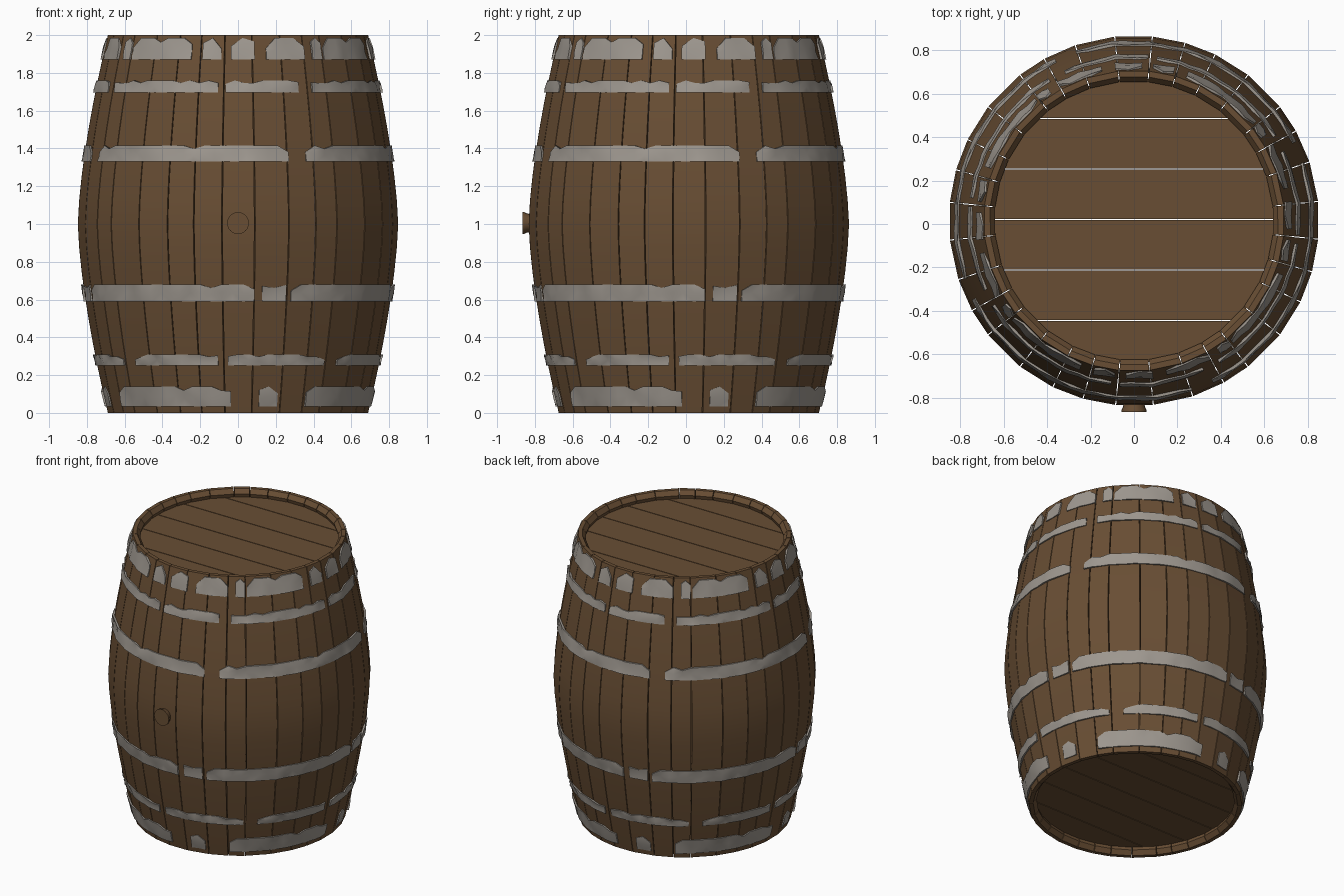
import bpy, bmesh, math, random

if "Cube" in bpy.data.objects:
    bpy.data.objects.remove(bpy.data.objects["Cube"])
random.seed(4)
CY = 0.015                      # barrel axis sits slightly behind the bung


def material(name, rgb):
    m = bpy.data.materials.new(name)
    m.diffuse_color = (*rgb, 1)
    m.use_nodes = True
    m.node_tree.nodes["Principled BSDF"].inputs["Base Color"].default_value = m.diffuse_color
    return m


wood = material("brown wood", (0.14, 0.076, 0.034))
metal = material("grey iron", (0.34, 0.31, 0.275))


def finish(bm, name, mat, angle=35):
    bmesh.ops.recalc_face_normals(bm, faces=bm.faces)
    me = bpy.data.meshes.new(name)
    bm.to_mesh(me)
    bm.free()
    ob = bpy.data.objects.new(name, me)
    bpy.context.collection.objects.link(ob)
    me.materials.append(mat)
    bpy.ops.object.select_all(action='DESELECT')
    ob.select_set(True)
    bpy.context.view_layer.objects.active = ob
    bpy.ops.object.shade_smooth_by_angle(angle=math.radians(angle))
    return ob


def radius(z):
    return 0.852 - 0.16 * abs(z - 1) ** 1.5


def polar(a, r, z):             # angle in degrees, 0 = front, 90 = right
    t = math.radians(a)
    return (r * math.sin(t), CY - r * math.cos(t), z)


# stave joints: an uneven quarter pattern repeated four times
QUARTER = [-52, -38, -26, -16, -5.7, 6, 18.5, 29]
joints = [q + 90 * k for k in range(4) for q in QUARTER] + [308]


def surface(a, z):              # radius of the flat-faced stave shell at angle a
    a = (a + 52) % 360 - 52
    for a0, a1 in zip(joints, joints[1:]):
        if a0 <= a <= a1:
            half = math.radians((a1 - a0) / 2)
            return radius(z) * math.cos(half) / math.cos(math.radians(a - (a0 + a1) / 2))
    return radius(z)


# staves: one closed profile swept between two joints
heights = [i / 8 for i in range(17)]
profile = [(radius(z), z) for z in heights]
profile += [(0.665, 2.0), (0.642, 1.97)]
profile += [(radius(z) - 0.05, z) for z in heights[-2:0:-1]]
profile += [(0.642, 0.03), (0.665, 0.0)]
bm = bmesh.new()
for a0, a1 in zip(joints, joints[1:]):
    left = [bm.verts.new(polar(a0 + 0.17, r, z)) for r, z in profile]
    right = [bm.verts.new(polar(a1 - 0.17, r, z)) for r, z in profile]
    n = len(profile)
    for i in range(n):
        j = (i + 1) % n
        bm.faces.new((left[i], right[i], right[j], left[j]))
    bm.faces.new(left)
    bm.faces.new(right[::-1])
finish(bm, "staves", wood)


# lids: six planks cut from a disc
def lid(name, z0, z1):
    bm = bmesh.new()
    R = 0.655
    seams = [-R] + [-0.46 + 0.2325 * i for i in range(5)] + [R]
    for y0, y1 in zip(seams, seams[1:]):
        t0 = math.asin(max(-1, (y0 + 0.0025) / R))
        t1 = math.asin(min(1, (y1 - 0.0025) / R))
        arc = [t0 + (t1 - t0) * i / 10 for i in range(11)]
        pts = [(R * math.cos(t), R * math.sin(t)) for t in arc]
        pts += [(-x, y) for x, y in reversed(pts)]
        low = [bm.verts.new((x, y + CY, z0)) for x, y in pts]
        face = bm.faces.new(low)
        ext = bmesh.ops.extrude_face_region(bm, geom=[face])
        for v in ext["geom"]:
            if isinstance(v, bmesh.types.BMVert):
                v.co.z = z1
    bmesh.ops.remove_doubles(bm, verts=bm.verts, dist=1e-5)
    finish(bm, name, wood)


lid("top_lid", 1.90, 1.945)
lid("bottom_lid", 0.055, 0.10)


# hoops: battered iron patches, visible angle ranges repeat every quarter turn
def hoop(name, z0, z1, ranges):
    bm = bmesh.new()
    for a0, a1 in ranges:
        n = max(2, round((a1 - a0) / 4))
        bumps = [[0.004 + random.uniform(0, 0.010) for _ in range(3)] for _ in range(n + 1)]
        cuts = [random.choice((0, 0, 0, 0.2)) for _ in range(n + 1)]
        if a1 - a0 > 89:        # closed quarter: matching ends
            bumps[-1], cuts[-1] = bumps[0], cuts[0]
        else:                   # ragged ends
            cuts[0], cuts[-1] = random.uniform(0, 0.5), random.uniform(0, 0.5)
        for k in range(4):
            cols = []
            for i in range(n + 1):
                a = a0 + (a1 - a0) * i / n + 90 * k
                top = z1 - (z1 - z0) * cuts[i]
                zs = (z0, (z0 + top) / 2, top)
                cols.append([bm.verts.new(polar(a, surface(a, z) + b, z))
                             for z, b in zip(zs, bumps[i])])
            for p, q in zip(cols, cols[1:]):
                for i in range(2):
                    bm.faces.new((p[i], q[i], q[i + 1], p[i + 1]))
    bmesh.ops.triangulate(bm, faces=bm.faces)
    # thickness sunk into the staves
    outer = bm.faces[:]
    ext = bmesh.ops.extrude_face_region(bm, geom=outer, use_keep_orig=True)
    for v in ext["geom"]:
        if isinstance(v, bmesh.types.BMVert):
            x, y = v.co.x, v.co.y - CY
            f = 1 - 0.025 / math.hypot(x, y)
            v.co.x, v.co.y = x * f, y * f + CY
    finish(bm, name, metal, 50)


hoop("top_hoop", 1.87, 1.985, [(-51, -20), (-15, -7), (-3, 7), (12, 29), (33, 38)])
hoop("upper_hoop", 1.695, 1.76, [(-59, -8), (-5, 25)])
hoop("upper_middle_hoop", 1.33, 1.415, [(-64, 19)])
hoop("lower_middle_hoop", 0.59, 0.68, [(-70, 6), (9, 18)])
hoop("lower_hoop", 0.25, 0.31, [(-46, -8), (-4, 37)])
hoop("bottom_hoop", 0.035, 0.14, [(-60, -3), (9, 17)])

# bung: tapered plug on the front
bm = bmesh.new()
rings = []
for r, y in ((0.046, -0.80), (0.05, -0.842), (0.058, -0.857), (0.058, -0.866)):
    rings.append([bm.verts.new((r * math.cos(i * math.pi / 12), y,
                                1.005 + r * math.sin(i * math.pi / 12))) for i in range(24)])
for p, q in zip(rings, rings[1:]):
    for i in range(24):
        j = (i + 1) % 24
        bm.faces.new((p[i], p[j], q[j], q[i]))
bm.faces.new(rings[0])
bm.faces.new(rings[-1])
finish(bm, "bung", wood)
